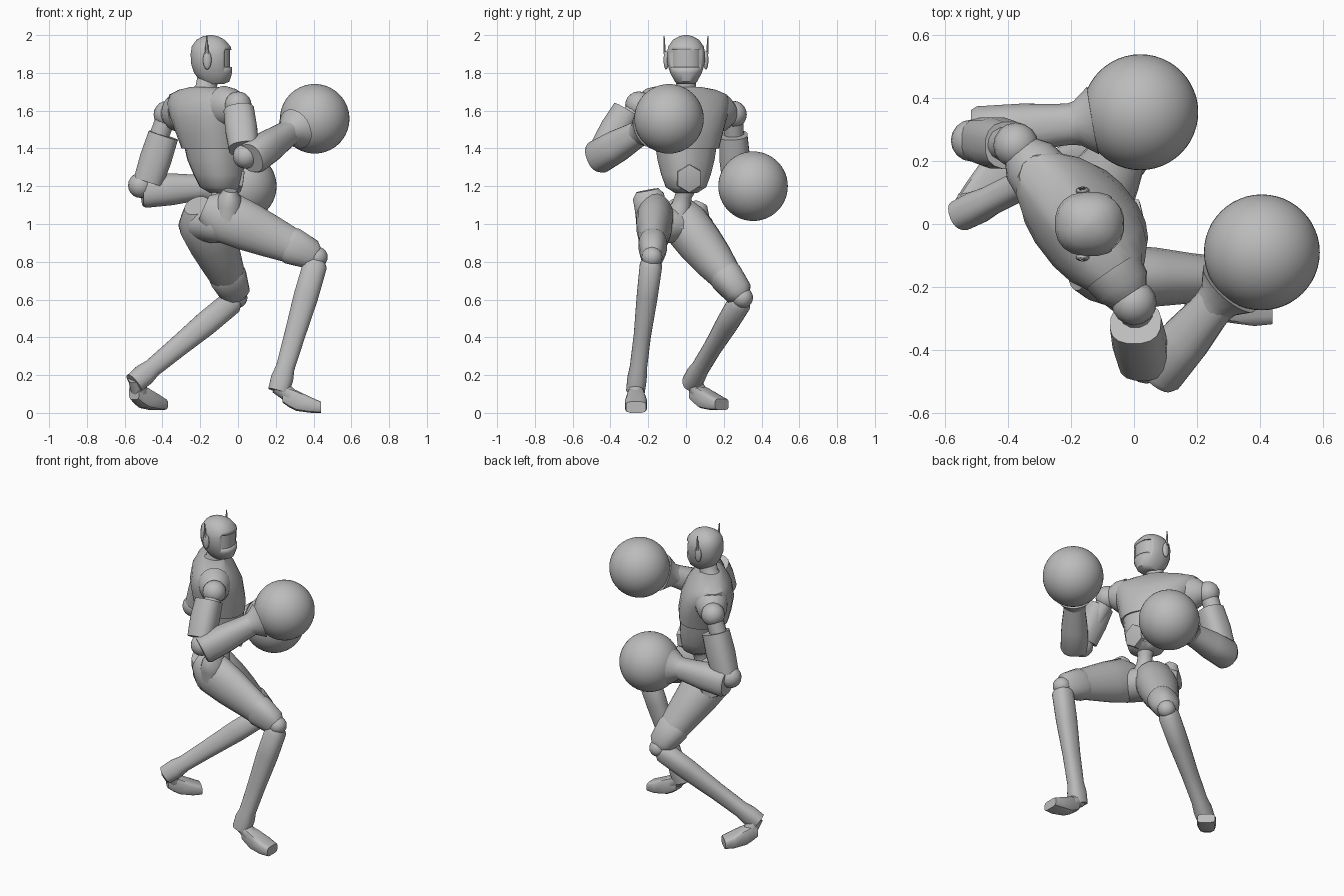
import bpy, bmesh, math
from mathutils import Vector as V

cube = bpy.data.objects.get("Cube")
if cube:
    bpy.data.objects.remove(cube)

grey = bpy.data.materials.new("plain grey")
grey.use_nodes = True
colour = (0.5, 0.5, 0.5, 1)
grey.diffuse_color = colour
grey.node_tree.nodes["Principled BSDF"].inputs["Base Color"].default_value = colour


def finish(name, bm, angle=40):
    """Turn a bmesh into a shaded, coloured object."""
    bmesh.ops.recalc_face_normals(bm, faces=bm.faces)
    mesh = bpy.data.meshes.new(name)
    bm.to_mesh(mesh)
    bm.free()
    mesh.materials.append(grey)
    ob = bpy.data.objects.new(name, mesh)
    bpy.context.collection.objects.link(ob)
    bpy.ops.object.select_all(action='DESELECT')
    ob.select_set(True)
    bpy.context.view_layer.objects.active = ob
    bpy.ops.object.shade_smooth_by_angle(angle=math.radians(angle))
    return ob


def loft(name, rings, n=20, square=1.0, angle=40):
    """Skin rings of (centre, radius vector, radius vector); square < 1 is boxier."""
    bm = bmesh.new()
    loops = []
    for c, u, v in rings:
        loop = []
        for i in range(n):
            a = math.tau * (i + 0.5) / n
            x, y = (math.copysign(abs(f) ** square, f) for f in (math.cos(a), math.sin(a)))
            loop.append(bm.verts.new(V(c) + u * x + v * y))
        loops.append(loop)
    for p, q in zip(loops, loops[1:]):
        for i in range(n):
            j = (i + 1) % n
            bm.faces.new((p[i], p[j], q[j], q[i]))
    bm.faces.new(loops[0])
    bm.faces.new(loops[-1])
    return finish(name, bm, angle)


def limb(name, a, b, profile, hint=(0, 1, 0), **kw):
    """Tapered limb from a to b; profile rows are (t, radius along hint, other radius)."""
    a, b = V(a), V(b)
    d = (b - a).normalized()
    w = d.cross(V(hint)).normalized()
    u = w.cross(d)
    return loft(name, [(a.lerp(b, t), u * r, w * s) for t, r, s in profile], **kw)


def ball(name, c, r, scale=(1, 1, 1), seg=20):
    bm = bmesh.new()
    bmesh.ops.create_uvsphere(bm, u_segments=seg, v_segments=seg // 2 + 2, radius=r)
    for vert in bm.verts:
        vert.co = V(p * s for p, s in zip(vert.co, scale)) + V(c)
    return finish(name, bm, 60)


def box(name, lo, hi):
    bm = bmesh.new()
    bmesh.ops.create_cube(bm, size=1)
    lo, hi = V(lo), V(hi)
    for vert in bm.verts:
        vert.co = V((lo[i] + hi[i]) / 2 + vert.co[i] * (hi[i] - lo[i]) for i in range(3))
    return finish(name, bm)


# Torso: upright rings turned so the left shoulder trails behind
side, ahead = V((0.61, -0.79, 0)), V((0.79, 0.61, 0))


def trunk(name, rows, **kw):
    return loft(name, [((x, y, z), side * w, ahead * d) for x, y, z, w, d in rows], **kw)


trunk("chest", [(-.13, 0, 1.40, .178, .15), (-.14, 0, 1.47, .20, .16), (-.16, 0, 1.57, .235, .16),
                (-.175, 0, 1.64, .265, .135), (-.18, 0, 1.685, .26, .10),
                (-.18, 0, 1.71, .19, .075), (-.175, 0, 1.725, .09, .06)], square=.85)
trunk("belly", [(-.09, 0, 1.165, .06, .055), (-.095, 0, 1.195, .105, .10), (-.105, 0, 1.26, .13, .12),
                (-.12, 0, 1.34, .152, .135), (-.13, 0, 1.43, .17, .14)], square=.85)
limb("belly_plate", (-.02, .012, 1.245), (.02, .018, 1.24), [(0, .075, .08), (1, .07, .075), (1.1, .05, .055)],
     n=6, angle=20)
limb("waist", (-.09, 0, 1.2), (-.12, -.05, 1.0), [(0, .06, .06), (.25, .045, .045), (.5, .05, .05), (1, .1, .1)])

# Head with curved sunken visor, ear pods and aerials
head_rows = [(1.74, -.125, .05, .045), (1.755, -.122, .078, .06), (1.80, -.132, .102, .085),
             (1.85, -.14, .11, .1), (1.90, -.14, .112, .103), (1.94, -.142, .104, .095),
             (1.975, -.145, .076, .07), (1.993, -.145, .042, .038), (2.0, -.145, .01, .01)]
head = loft("head", [((x, 0, z), V((r, 0, 0)), V((0, s, 0))) for z, x, r, s in head_rows], square=.85)
cutter = box("visor_cutter", (-.07, -.15, 1.83), (.1, .15, 1.92))
cutter.hide_render = True
cutter.hide_viewport = True
cut = head.modifiers.new("visor", 'BOOLEAN')
cut.operation = 'DIFFERENCE'
cut.object = cutter
loft("visor", [((-.14, 0, z), V((.099, 0, 0)), V((0, .09, 0))) for z in (1.82, 1.93)], square=.85)
limb("neck", (-.18, 0, 1.69), (-.15, 0, 1.80), [(0, .075, .075), (.3, .052, .055), (1, .055, .06)])
for s, tag in ((1, "left"), (-1, "right")):
    ball(tag + "_ear_pod", (-.163, s * .105, 1.868), .05, (.45, .28, 1), 16)
    limb(tag + "_aerial", (-.165, s * .112, 1.9), (-.165, s * .116, 1.995),
         [(0, .007, .012), (1, .003, .003)], n=6)

# Arms and gloves; the upper arm housing runs from "top" to "bottom"
arms = {
    "left": dict(shoulder=(-.375, .25, 1.58), elbow=(-.515, .265, 1.205),
                 top=(-.395, .25, 1.47), bottom=(-.475, .265, 1.225),
                 fore=(-.49, .29, 1.175), wrist=(-.18, .32, 1.195), glove=(.02, .355, 1.2)),
    "right": dict(shoulder=(0, -.25, 1.63), elbow=(.04, -.44, 1.36),
                  top=(.005, -.315, 1.60), bottom=(.03, -.435, 1.40),
                  fore=(.08, -.465, 1.355), wrist=(.27, -.24, 1.485), glove=(.406, -.09, 1.557)),
}
for tag, p in arms.items():
    ball(tag + "_shoulder", p["shoulder"], .072, seg=16)
    chest_side = V((-.17, 0, 1.61)).lerp(V(p["shoulder"]), .6)
    limb(tag + "_shoulder_cap", chest_side, p["shoulder"], [(0, .1, .11), (.5, .09, .095), (.8, .065, .065)])
    limb(tag + "_upper_arm_core", p["shoulder"], p["elbow"], [(0, .055, .055), (1, .05, .05)], n=12)
    limb(tag + "_upper_arm", p["top"], p["bottom"], [(0, .076, .082), (.5, .082, .086), (1, .074, .08)],
         square=.8, n=16)
    ball(tag + "_elbow", p["elbow"], .067, seg=16)
    limb(tag + "_forearm", p["fore"], p["wrist"],
         [(-.06, .08, .075), (0, .09, .085), (.45, .085, .08), (.8, .072, .068), (1, .066, .066)],
         (0, 0, 1), square=.85)
    limb(tag + "_cuff", p["wrist"], p["glove"], [(-.15, .066, .066), (0, .072, .072), (.25, .11, .11)], (0, 0, 1))
    ball(tag + "_glove", p["glove"], .184, seg=48)

# Hips
limb("pelvis", (-.21, .03, .995), (-.07, -.17, 1.0), [(-.4, .05, .06), (-.15, .085, .1), (.2, .09, .12),
                                                     (.6, .1, .12), (1, .1, .1), (1.2, .06, .06)], (0, 0, 1))
limb("left_hip_crest", (-.22, .03, 1.0), (-.24, .08, 1.11), [(0, .09, .09), (.6, .065, .07), (1, .03, .035)], (1, 0, 0))
limb("right_hip_crest", (-.055, -.175, 1.02), (-.04, -.205, 1.178),
     [(0, .08, .09), (.5, .075, .085), (.8, .06, .085), (1, .035, .06)], (1, 0, 0))

# Legs: thigh profiles differ with the pose
legs = {
    "left": dict(hip=(-.175, -.005, 1.0), knee=(-.005, .30, .61), ankle=(-.535, .035, .17),
                 heel=(-.54, .05), toe=(-.41, .19), floor=.015, thigh=(.075, .105, .125, .122, .108, .086)),
    "right": dict(hip=(-.06, -.165, 1.035), knee=(.42, -.18, .825), ankle=(.22, -.265, .135),
                  heel=(.25, -.265), toe=(.44, -.265), floor=0, thigh=(.05, .08, .1, .095, .08, .073)),
}
for tag, p in legs.items():
    hip, knee, ankle = V(p["hip"]), V(p["knee"]), V(p["ankle"])
    steps = zip((-.25, -.15, 0, .25, .5, .72), p["thigh"], (.07, .11, .14, .13, .112, .094))
    limb(tag + "_thigh", hip, knee, list(steps))
    guard = p["thigh"][-1]
    limb(tag + "_knee_guard", hip, knee, [(.68, guard, .094), (.72, guard + .003, .1), (.94, guard - .012, .08),
                                          (1, .045, .05)], square=.85)
    ball(tag + "_knee", knee, .055, seg=16)
    limb(tag + "_shin", knee, ankle, [(.02, .045, .045), (.06, .06, .065), (.3, .056, .066), (.6, .046, .056),
                                      (.85, .046, .05), (.93, .052, .06), (1.03, .05, .056)], square=.85)
    # Foot rings run from heel to toe, wedge shaped
    heel, toe, floor = V((*p["heel"], 0)), V((*p["toe"], 0)), p["floor"]
    across = (toe - heel).cross(V((0, 0, 1))).normalized()
    rings = []
    for t, half, low, high in ((-.08, .036, .055, .13), (.1, .042, .03, .135), (.3, .05, .01, .122),
                               (.7, .06, 0, .085), (1, .054, 0, .06)):
        c = heel.lerp(toe, t)
        c.z = floor + (low + high) / 2
        rings.append((c, across * half, V((0, 0, (high - low) / 2))))
    loft(tag + "_foot", rings, n=12, square=.5)
    top = heel.lerp(toe, .15)
    top.z = floor + .09
    limb(tag + "_ankle", ankle, top, [(-.2, .045, .045), (1, .042, .045)], (0, 0, 1), n=12)
